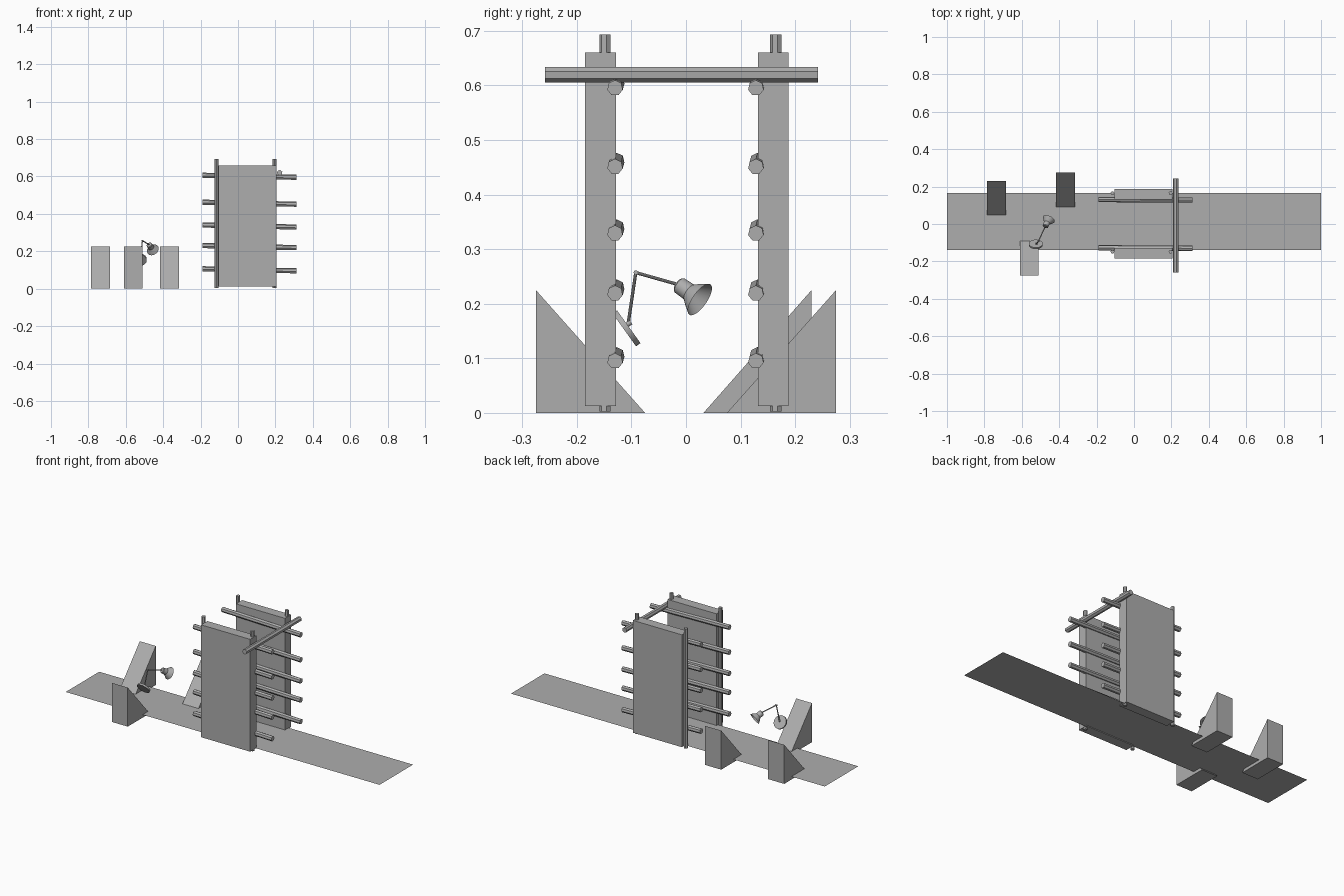
import bpy, bmesh, math
from mathutils import Vector, Matrix

if "Cube" in bpy.data.objects:
    bpy.data.objects.remove(bpy.data.objects["Cube"])

grey = bpy.data.materials.new("mid_grey")
grey.diffuse_color = (0.42, 0.42, 0.42, 1)
grey.use_nodes = True
grey.node_tree.nodes["Principled BSDF"].inputs["Base Color"].default_value = grey.diffuse_color


def finish(name, bm, smooth=False):
    mesh = bpy.data.meshes.new(name)
    bmesh.ops.recalc_face_normals(bm, faces=bm.faces[:])
    bm.to_mesh(mesh)
    bm.free()
    mesh.materials.append(grey)
    ob = bpy.data.objects.new(name, mesh)
    bpy.context.collection.objects.link(ob)
    if smooth:
        bpy.ops.object.select_all(action='DESELECT')
        ob.select_set(True)
        bpy.context.view_layer.objects.active = ob
        bpy.ops.object.shade_smooth_by_angle(angle=math.radians(35))
    return ob


def rod(name, a, b, r, sides=7, spin=0.0, smooth=False):
    """Straight bar from point a to point b."""
    a, b = Vector(a), Vector(b)
    d = b - a
    m = Matrix.Translation((a + b) / 2) @ d.to_track_quat('Z', 'Y').to_matrix().to_4x4()
    bm = bmesh.new()
    bmesh.ops.create_cone(bm, cap_ends=True, segments=sides, radius1=r, radius2=r,
                          depth=d.length, matrix=m @ Matrix.Rotation(spin, 4, 'Z'))
    return finish(name, bm, smooth)


def box(name, lo, hi):
    bm = bmesh.new()
    lo, hi = Vector(lo), Vector(hi)
    bmesh.ops.create_cube(bm, size=1, matrix=Matrix.Translation((lo + hi) / 2)
                          @ Matrix.Diagonal((*(hi - lo), 1)))
    return finish(name, bm)


def wedge(name, x0, x1, y_tall, y_toe, height):
    bm = bmesh.new()
    f = bm.faces.new([bm.verts.new((x0, y, z)) for y, z in
                      ((y_tall, 0), (y_toe, 0), (y_tall, height))])
    ext = bmesh.ops.extrude_face_region(bm, geom=[f])
    bmesh.ops.translate(bm, vec=(x1 - x0, 0, 0),
                        verts=[g for g in ext["geom"] if isinstance(g, bmesh.types.BMVert)])
    return finish(name, bm)


# Thin ground strip
bm = bmesh.new()
bm.faces.new([bm.verts.new(p) for p in ((-1, -0.14, 0.017), (1, -0.14, 0.017),
                                        (1, 0.165, 0.017), (-1, 0.165, 0.017))])
finish("ground_strip", bm)

# Two upright panels, each with two vertical poles and five cross rods
for side, y0, y1, pole_y, rod_y in (("front", -0.185, -0.128, -0.148, -0.129),
                                    ("back", 0.132, 0.188, 0.165, 0.129)):
    box(side + "_panel", (-0.105, y0, 0.013), (0.207, y1, 0.66))
    for end, x in (("left", -0.115), ("right", 0.196)):
        rod(f"{side}_{end}_pole", (x, pole_y, 0.003), (x, pole_y, 0.693), 0.0108)
    for i, z in enumerate((0.095, 0.219, 0.329, 0.451, 0.595)):
        rod(f"{side}_rod_{i + 1}", (-0.19, rod_y + 0.002, z + 0.011),
            (0.313, rod_y - 0.001, z), 0.0145)

# Top beam joining the panels
rod("top_beam", (0.223, -0.258, 0.62), (0.223, 0.242, 0.62), 0.0147, spin=0.3)

# Ramp blocks
wedge("front_ramp", -0.61, -0.51, -0.275, -0.075, 0.225)
wedge("back_left_ramp", -0.787, -0.685, 0.23, 0.032, 0.225)
wedge("back_right_ramp", -0.417, -0.315, 0.275, 0.075, 0.225)

# Desk lamp: tilted base disc, jointed arms, flared shade
base = Vector((-0.525, -0.109, 0.155))
normal = Vector((0.0, 0.81, 0.58)).normalized()
rod("lamp_base", base - normal * 0.005, base + normal * 0.005, 0.037, 32, smooth=True)
foot = Vector((-0.522, -0.106, 0.163))
elbow = Vector((-0.511, -0.092, 0.257))
neck = Vector((-0.475, -0.014, 0.235))
rod("lamp_foot_joint", foot - normal * 0.006, foot + normal * 0.006, 0.005, 12, smooth=True)
rod("lamp_lower_arm", foot, elbow, 0.003, 10, smooth=True)
rod("lamp_upper_arm", elbow, neck, 0.003, 10, smooth=True)
rod("lamp_elbow", elbow - Vector((0.005, 0, 0)), elbow + Vector((0.005, 0, 0)),
    0.004, 12, smooth=True)

# Shade, lathed around its axis and open at the wide end
axis = Vector((0.38, 0.76, -0.53)).normalized()
bm = bmesh.new()
profile = [(0, 0), (0.013, 0), (0.0155, 0.003), (0.0165, 0.027), (0.023, 0.035), (0.034, 0.052)]
pts = [bm.verts.new((r, 0, t)) for r, t in profile]
edges = [bm.edges.new(p) for p in zip(pts, pts[1:])]
bmesh.ops.spin(bm, geom=pts + edges, cent=(0, 0, 0), axis=(0, 0, 1),
               angle=math.tau, steps=28, use_duplicate=False)
bmesh.ops.remove_doubles(bm, verts=bm.verts[:], dist=1e-5)
bm.transform(Matrix.Translation(neck) @ axis.to_track_quat('Z', 'Y').to_matrix().to_4x4())
finish("lamp_shade", bm, True)
